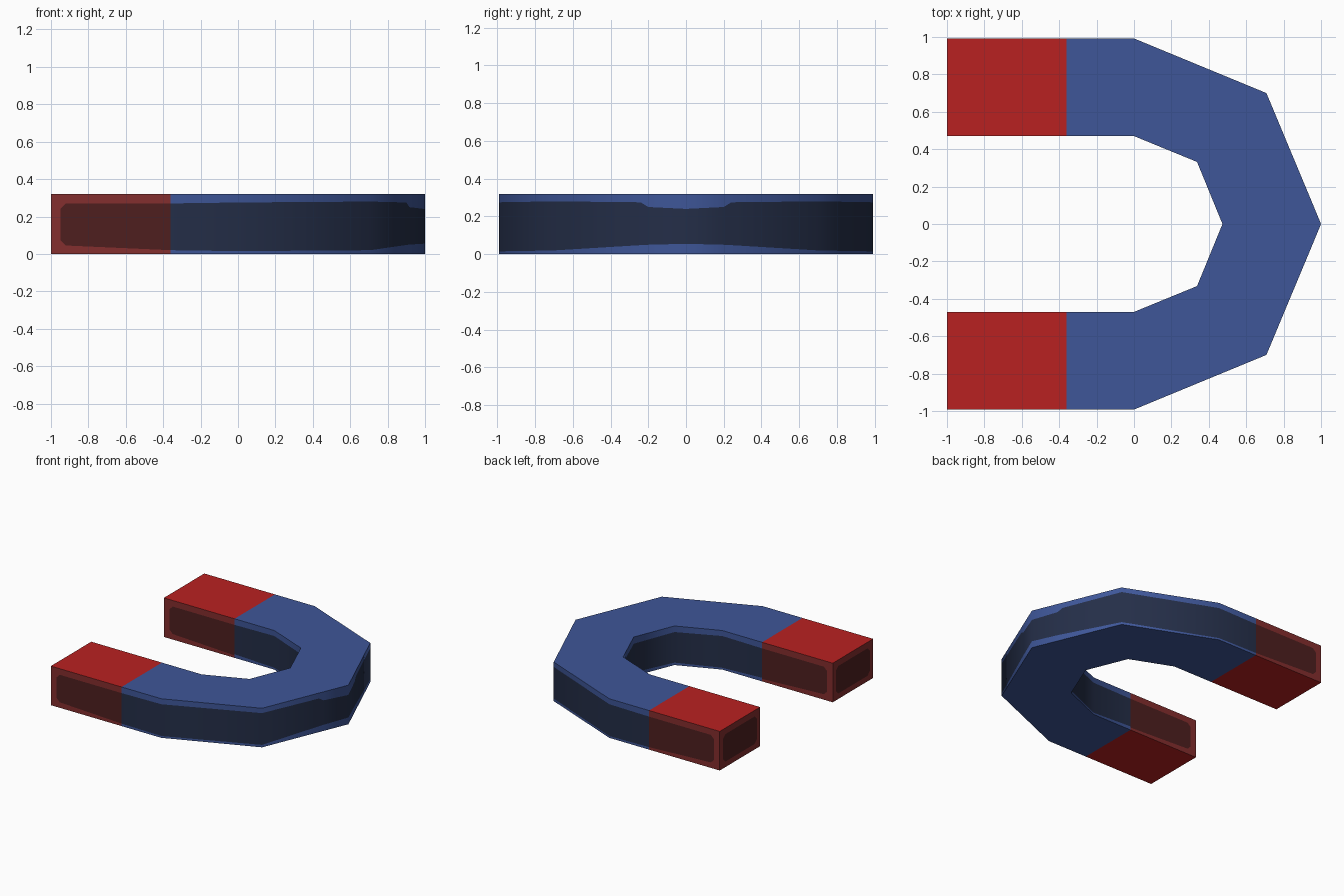
import bpy, bmesh

if "Cube" in bpy.data.objects:
    bpy.data.objects.remove(bpy.data.objects["Cube"])

H, JOIN = 0.32, -0.36      # height, x of the colour joint


def material(name, rgb):
    m = bpy.data.materials.new(name)
    lin = [((c / 255 + 0.055) / 1.055) ** 2.4 for c in rgb]
    m.diffuse_color = (*lin, 1)
    m.use_nodes = True
    m.node_tree.nodes["Principled BSDF"].inputs["Base Color"].default_value = m.diffuse_color
    return m


blue = material("blue", (62, 86, 152))
navy = material("dark navy", (36, 46, 72))
red = material("red", (185, 33, 33))
rust = material("dull red", (132, 46, 46))
maroon = material("dark maroon", (78, 31, 31))


def build(name, ring, mats):
    """Extruded outline; ring = (x, y, panel bottom, panel top, in panel).
    mats = cap, rim, wall panel."""
    bm = bmesh.new()
    cols = [[bm.verts.new((x, y, z)) for z in (0, lo, hi, H)]
            for x, y, lo, hi, _ in ring]
    n = len(ring)
    for i in range(n):
        j = (i + 1) % n
        if ring[i][0] == JOIN and ring[j][0] == JOIN:
            continue                                   # open joint
        for k in range(3):
            f = bm.faces.new((cols[i][k], cols[j][k],
                              cols[j][k + 1], cols[i][k + 1]))
            panel = k == 1 and ring[i][4] and ring[j][4]
            f.material_index = 2 if panel else 1
    bm.faces.new([c[3] for c in cols])
    bm.faces.new([c[0] for c in reversed(cols)])
    me = bpy.data.meshes.new(name)
    bm.to_mesh(me)
    bm.free()
    for m in mats:
        me.materials.append(m)
    ob = bpy.data.objects.new(name, me)
    bpy.context.collection.objects.link(ob)
    bpy.context.view_layer.objects.active = ob
    ob.select_set(True)
    bpy.ops.object.shade_smooth_by_angle(angle=0.9)
    ob.select_set(False)


def mirror(points):
    return [(x, -y, *rest) for x, y, *rest in reversed(points)]


# curved body: outer and inner half chains, from the tip to the joint
outer = [(0.917, 0.20, 0.05, 0.25, 1), (0.90, 0.24, 0.048, 0.275, 1),
         (0.708, 0.70, 0.02, 0.28, 1), (0, 0.992, 0.015, 0.275, 1),
         (JOIN, 0.992, 0.02, 0.27, 1)]
inner = [(0.337, 0.332, 0.02, 0.27, 1), (0, 0.47, 0.015, 0.275, 1),
         (JOIN, 0.47, 0.03, 0.27, 1)]
body = (mirror(outer) + [(1, 0, 0.055, 0.24, 1)] + outer
        + list(reversed(inner)) + [(0.473, 0, 0.03, 0.265, 1)]
        + list(reversed(mirror(inner)))[::1])
build("magnet_body", body, (blue, blue, navy))

# pole tips: bordered panels with cut corners on every wall
W = [(JOIN, 0.02, 0.27, 1), (-0.92, 0.045, 0.27, 1), (-0.95, 0.075, 0.24, 1)]
tip = [(x, 0.992, *r) for x, *r in W] + [(-1, 0.992, 0.075, 0.24, 0)]
tip += [(-1, y, lo, hi, 1) for y, lo, hi in
        ((0.95, 0.075, 0.24), (0.92, 0.045, 0.27),
         (0.54, 0.045, 0.27), (0.51, 0.075, 0.24))]
tip += [(-1, 0.47, 0.075, 0.24, 0)] + [(x, 0.47, *r) for x, *r in reversed(W)]
build("back_pole_tip", tip, (red, rust, maroon))
build("front_pole_tip", mirror(tip), (red, rust, maroon))
